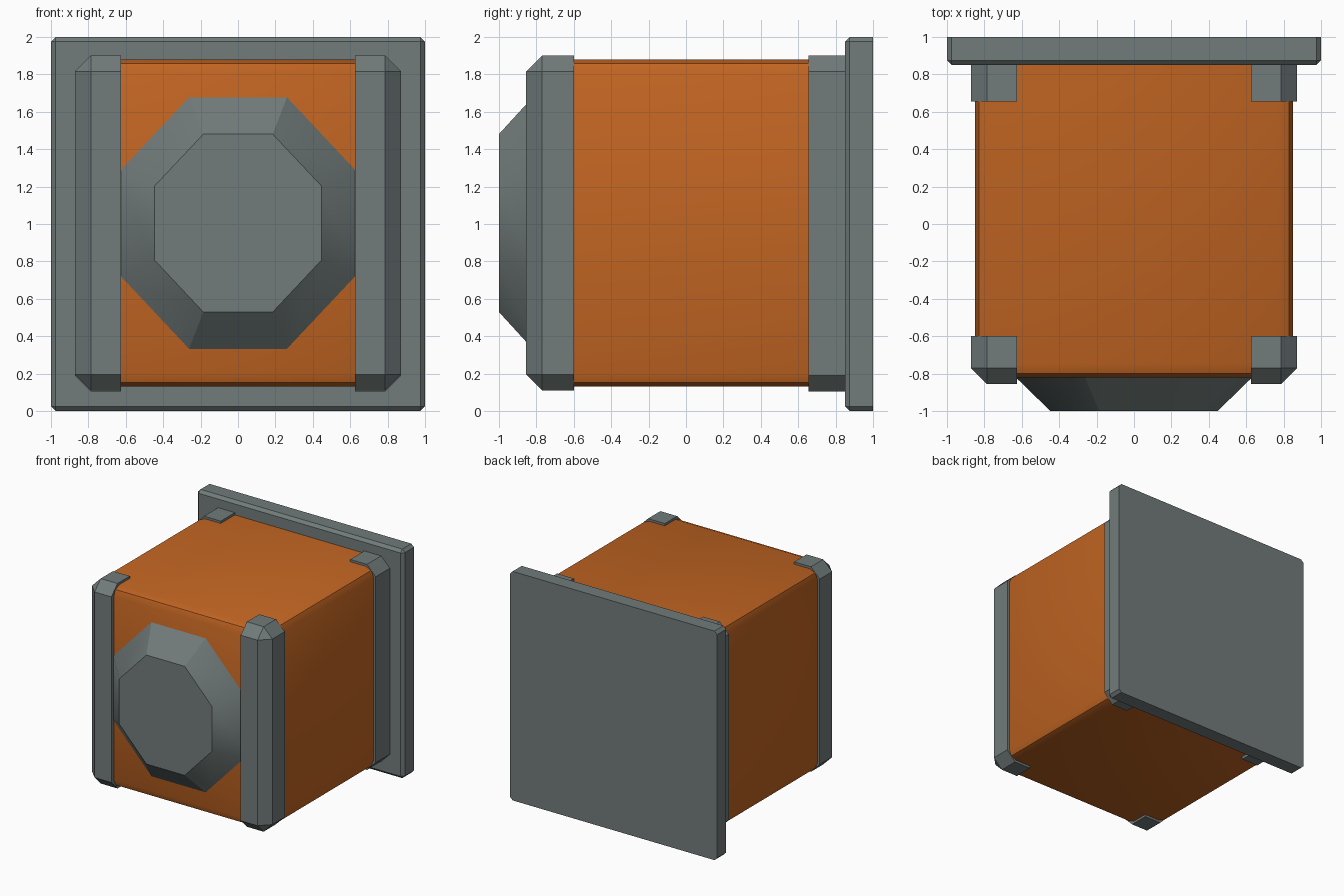
import bpy, bmesh, math

if "Cube" in bpy.data.objects:
    bpy.data.objects.remove(bpy.data.objects["Cube"])


def material(name, rgb):
    m = bpy.data.materials.new(name)
    m.diffuse_color = (*rgb, 1)
    m.use_nodes = True
    m.node_tree.nodes["Principled BSDF"].inputs["Base Color"].default_value = m.diffuse_color
    return m


ORANGE = material("orange_paint", (0.54, 0.13, 0.016))
GREY = material("grey_metal", (0.165, 0.2, 0.195))


def finish(bm, name, mat):
    bmesh.ops.recalc_face_normals(bm, faces=bm.faces)
    mesh = bpy.data.meshes.new(name)
    bm.to_mesh(mesh)
    bm.free()
    mesh.materials.append(mat)
    ob = bpy.data.objects.new(name, mesh)
    bpy.context.collection.objects.link(ob)
    bpy.ops.object.select_all(action='DESELECT')
    ob.select_set(True)
    bpy.context.view_layer.objects.active = ob
    bpy.ops.object.shade_smooth_by_angle(angle=math.radians(30))
    return ob


def box(name, mat, lo, hi, bevel, pick=lambda dirs: True, segments=1):
    """Box whose edges are bevelled where pick(set of adjoining face directions) holds."""
    bm = bmesh.new()
    bmesh.ops.create_cube(bm, size=1)
    for v in bm.verts:
        v.co = [lo[i] + (v.co[i] + 0.5) * (hi[i] - lo[i]) for i in range(3)]
    bm.normal_update()
    edges = []
    for e in bm.edges:
        dirs = set()
        for f in e.link_faces:
            for i, axis in enumerate("xyz"):
                if abs(f.normal[i]) > 0.5:
                    dirs.add(("+" if f.normal[i] > 0 else "-") + axis)
        if pick(dirs):
            edges.append(e)
    bmesh.ops.bevel(bm, geom=edges, offset=bevel, segments=segments,
                    profile=0.5, affect='EDGES')
    return finish(bm, name, mat)


# Main crate body
box("body", ORANGE, (-0.85, -0.82, 0.13), (0.85, 0.87, 1.88), 0.075,
    lambda d: "+y" not in d, 2)

# Square back plate with softened front rim
box("back_plate", GREY, (-1, 0.85, 0), (1, 1, 2), 0.025,
    lambda d: "+y" not in d)

# Corner posts, chamfered on their outward edges only
for side, label in ((-1, "left"), (1, "right")):
    x0, x1 = sorted((side * 0.625, side * 0.872))
    out = "+x" if side > 0 else "-x"
    box("front_post_" + label, GREY, (x0, -0.855, 0.11), (x1, -0.6, 1.9), 0.085,
        lambda d: d <= {out, "-y", "+z", "-z"})
    box("rear_post_" + label, GREY, (x0, 0.655, 0.105), (x1, 0.87, 1.9), 0.085,
        lambda d: d <= {out, "+z", "-z"})

# Tapered octagonal boss on the front
bm = bmesh.new()
rings = []
for y, r in ((-0.78, 0.775), (-1.0, 0.515)):
    rings.append([bm.verts.new((0.94 * r * math.cos(a), y, 1.005 + r * math.sin(a)))
                  for a in (math.radians(22.5 + 45 * k) for k in range(8))])
for k in range(8):
    n = (k + 1) % 8
    bm.faces.new((rings[0][k], rings[0][n], rings[1][n], rings[1][k]))
for ring in rings:
    bm.faces.new(ring)
finish(bm, "front_boss", GREY)
